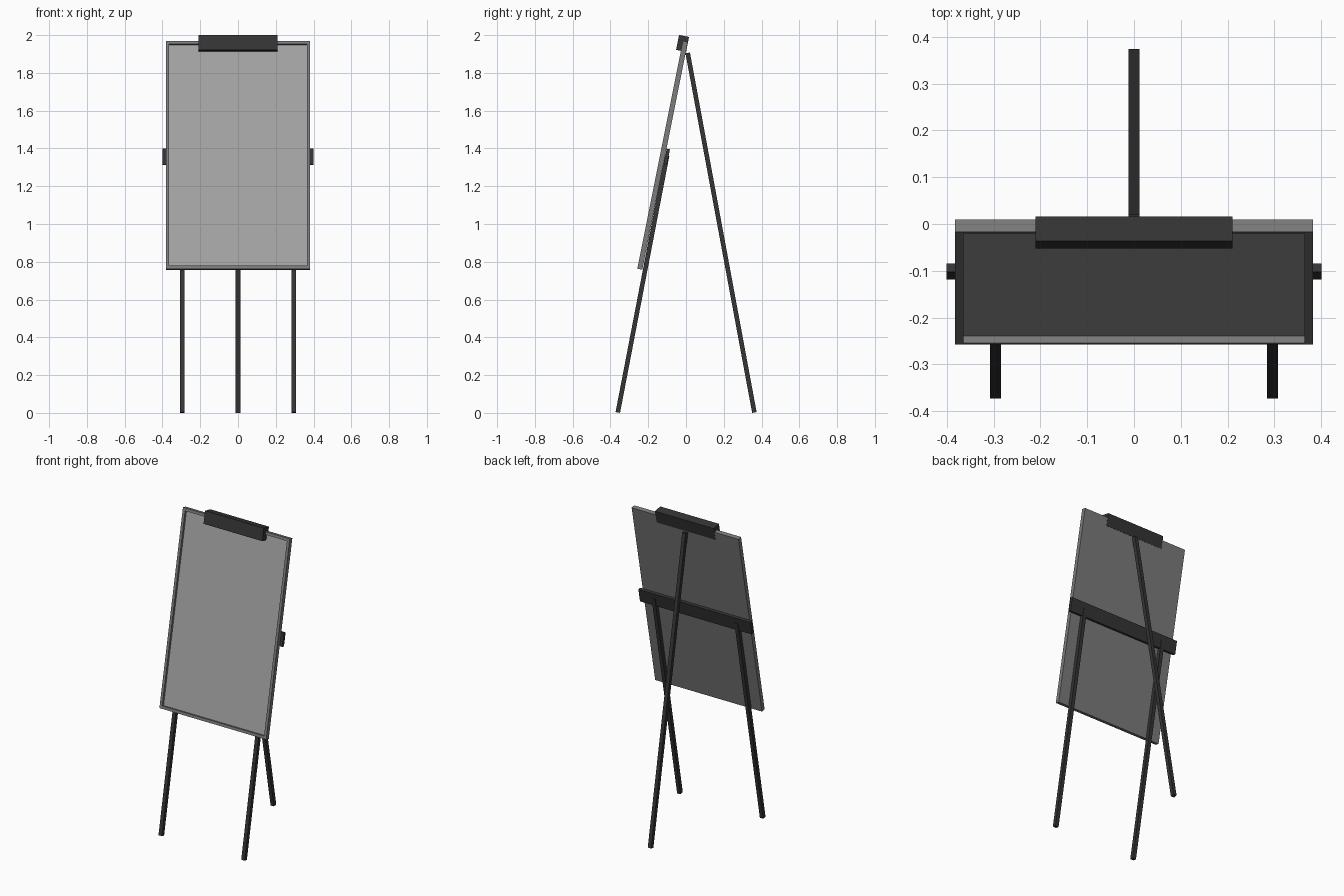
import bpy, bmesh, math
from mathutils import Matrix

if "Cube" in bpy.data.objects:
    bpy.data.objects.remove(bpy.data.objects["Cube"])

TILT = -math.radians(11.3)          # board leans back
BOARD = (0, -0.124, 1.3635)
BOARD_T = 0.027


def material(name, v):
    m = bpy.data.materials.new(name)
    m.diffuse_color = (v, v, v, 1)
    m.use_nodes = True
    m.node_tree.nodes["Principled BSDF"].inputs["Base Color"].default_value = m.diffuse_color
    return m


DARK = material("dark_grey", 0.035)
FRAME = material("frame_grey", 0.2)
PANEL = material("panel_grey", 0.38)


def box(name, size, loc, tilt, mats, edit=None):
    bm = bmesh.new()
    bmesh.ops.create_cube(bm, size=1, matrix=Matrix.Diagonal((*size, 1)))
    if edit:
        edit(bm)
    me = bpy.data.meshes.new(name)
    bm.to_mesh(me)
    bm.free()
    for m in mats:
        me.materials.append(m)
    ob = bpy.data.objects.new(name, me)
    ob.location = loc
    ob.rotation_euler.x = tilt
    bpy.context.collection.objects.link(ob)
    return ob


def recess_front(bm):
    # raised rim around a sunken front panel
    bm.normal_update()
    front = min(bm.faces, key=lambda f: f.calc_center_median().y)
    bmesh.ops.inset_region(bm, faces=[front], thickness=0.025)
    inner = bmesh.ops.inset_region(bm, faces=[front], thickness=0.0)
    bmesh.ops.translate(bm, verts=front.verts, vec=(0, 0.015, 0))
    front.material_index = 1


def leg(name, x, foot, top, width=0.024):
    dy, dz = top[0] - foot[0], top[1] - foot[1]
    loc = (x, (foot[0] + top[0]) / 2, (foot[1] + top[1]) / 2)
    box(name, (width, width, math.hypot(dy, dz)), loc, -math.atan2(dy, dz), [DARK])


# Board with rim, top clip and rear cross bar
box("board", (0.764, BOARD_T, 1.23), BOARD, TILT, [FRAME, PANEL], recess_front)
box("top_clip", (0.42, 0.054, 0.08), (0, -0.018, 1.956), TILT, [DARK])
box("cross_bar", (0.80, 0.018, 0.086), (0, -0.1018, 1.355), TILT, [DARK])

# Two front legs and one rear leg
for side, x in (("left", -0.296), ("right", 0.296)):
    leg("front_leg_" + side, x, (-0.361, 0.0023), (-0.1, 1.362))
leg("rear_leg", 0, (0.362, 0.0023), (0.009, 1.906))
